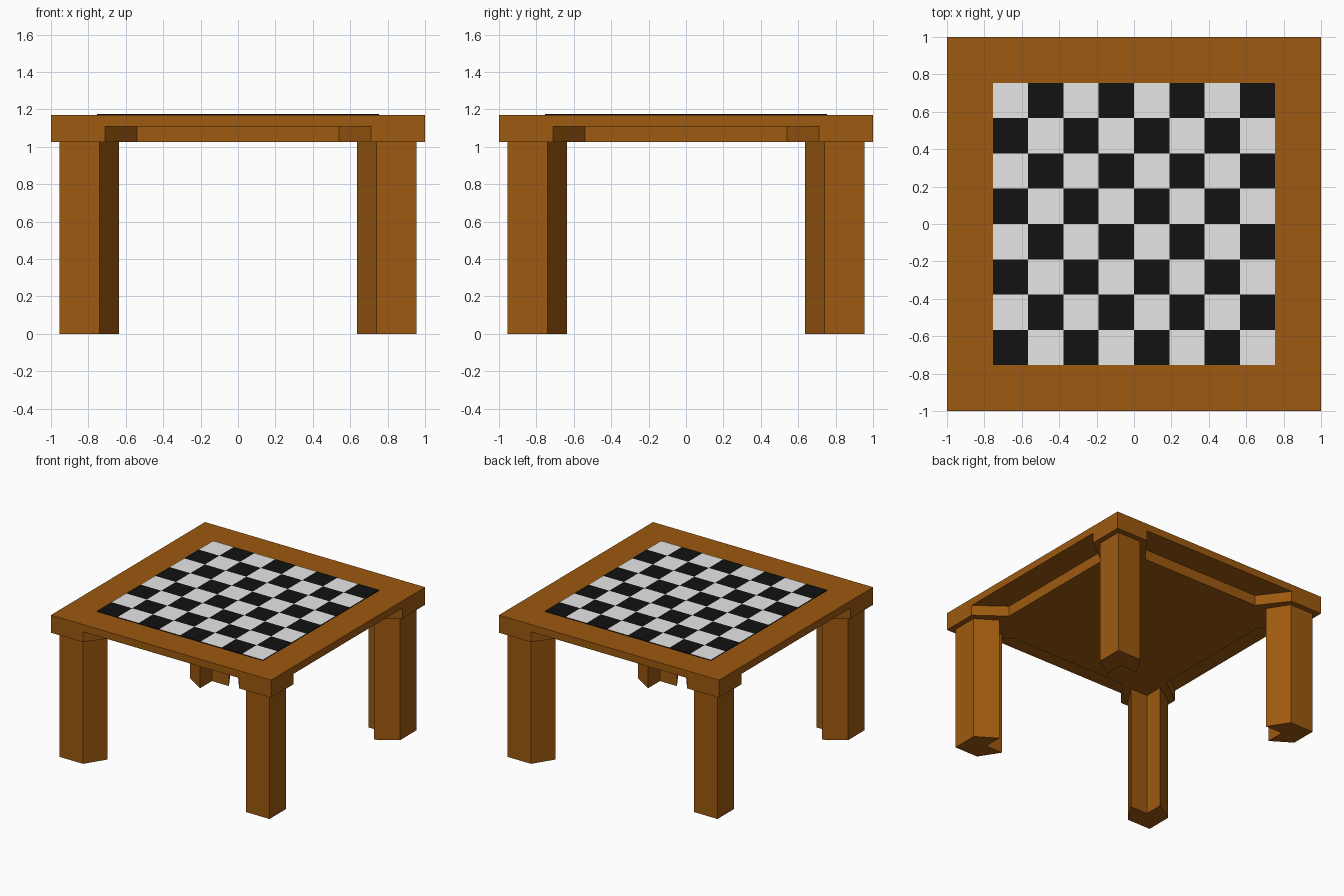
import bpy, bmesh
from mathutils import Matrix, Vector

if "Cube" in bpy.data.objects:
    bpy.data.objects.remove(bpy.data.objects["Cube"])


def material(name, rgb):
    m = bpy.data.materials.new(name)
    m.diffuse_color = (*rgb, 1)
    m.use_nodes = True
    m.node_tree.nodes["Principled BSDF"].inputs["Base Color"].default_value = m.diffuse_color
    return m


WOOD = material("brown wood", (0.34, 0.10, 0.005))
WHITE = material("light square", (0.8, 0.8, 0.8))
BLACK = material("dark square", (0.006, 0.006, 0.006))


def finish(name, bm, mats):
    bmesh.ops.remove_doubles(bm, verts=bm.verts, dist=1e-5)
    bmesh.ops.recalc_face_normals(bm, faces=bm.faces)
    me = bpy.data.meshes.new(name)
    bm.to_mesh(me)
    bm.free()
    for m in mats:
        me.materials.append(m)
    ob = bpy.data.objects.new(name, me)
    bpy.context.collection.objects.link(ob)
    return ob


# Table top: thick slab with a tapered recess under the middle of each side
LOW, MID, TOP = 1.025, 1.11, 1.17
side = [(-1, -1), (-0.71, -1), (-0.54, -0.775), (0.54, -0.775), (0.71, -1)]
outline = []
for k in range(4):
    turn = Matrix.Rotation(k * 1.5707963268, 2)
    outline += [turn @ Vector(p) for p in side]

bm = bmesh.new()
low, mid, top = ([bm.verts.new((p.x, p.y, z)) for p in outline] for z in (LOW, MID, TOP))
bm.faces.new(low)
bm.faces.new(top[::5])
for k in range(0, 20, 5):
    n = (k + 5) % 20
    bm.faces.new(mid[k + 1:k + 5])                        # recess ceiling
    for j in range(k + 1, k + 4):                         # recess walls
        bm.faces.new((low[j], low[j + 1], mid[j + 1], mid[j]))
    bm.faces.new((low[k], low[k + 1], mid[k + 1], mid[k + 4],
                  low[k + 4], low[n], top[n], top[k]))    # outer side
bmesh.ops.delete(bm, geom=[v for v in bm.verts if not v.link_faces], context='VERTS')
finish("table_top", bm, [WOOD])

# Legs: L-shaped profile with slanted ends, mirrored to all four corners
profile = [(-0.955, -0.955), (-0.74, -0.955), (-0.635, -0.79),
           (-0.79, -0.79), (-0.79, -0.635), (-0.955, -0.74)]
bm = bmesh.new()
base = bm.faces.new([bm.verts.new((x, y, 0)) for x, y in profile])
walls = bmesh.ops.extrude_face_region(bm, geom=[base], use_keep_orig=True)
bmesh.ops.translate(bm, vec=(0, 0, LOW),
                    verts=[v for v in walls["geom"] if isinstance(v, bmesh.types.BMVert)])
legs = finish("legs", bm, [WOOD])
mirror = legs.modifiers.new("Mirror", 'MIRROR')
mirror.use_axis = (True, True, False)
mirror.use_clip = False
mirror.use_mirror_merge = False

# Chequered board: thin plate, squares coloured by parity, dark rim
H, N = 0.754, 8
bm = bmesh.new()
bmesh.ops.create_grid(bm, x_segments=N, y_segments=N, size=H,
                      matrix=Matrix.Translation((0, 0, TOP + 0.006)))
step = 2 * H / N
for f in bm.faces:
    c = f.calc_center_median()
    f.material_index = (int((c.x + H) / step) + int((c.y + H) / step)) % 2
rim = [e for e in bm.edges if e.is_boundary]
ext = bmesh.ops.extrude_edge_only(bm, edges=rim)["geom"]
for g in ext:
    if isinstance(g, bmesh.types.BMVert):
        g.co.z = TOP
    elif isinstance(g, bmesh.types.BMFace):
        g.material_index = 0
finish("chequered_board", bm, [BLACK, WHITE])
